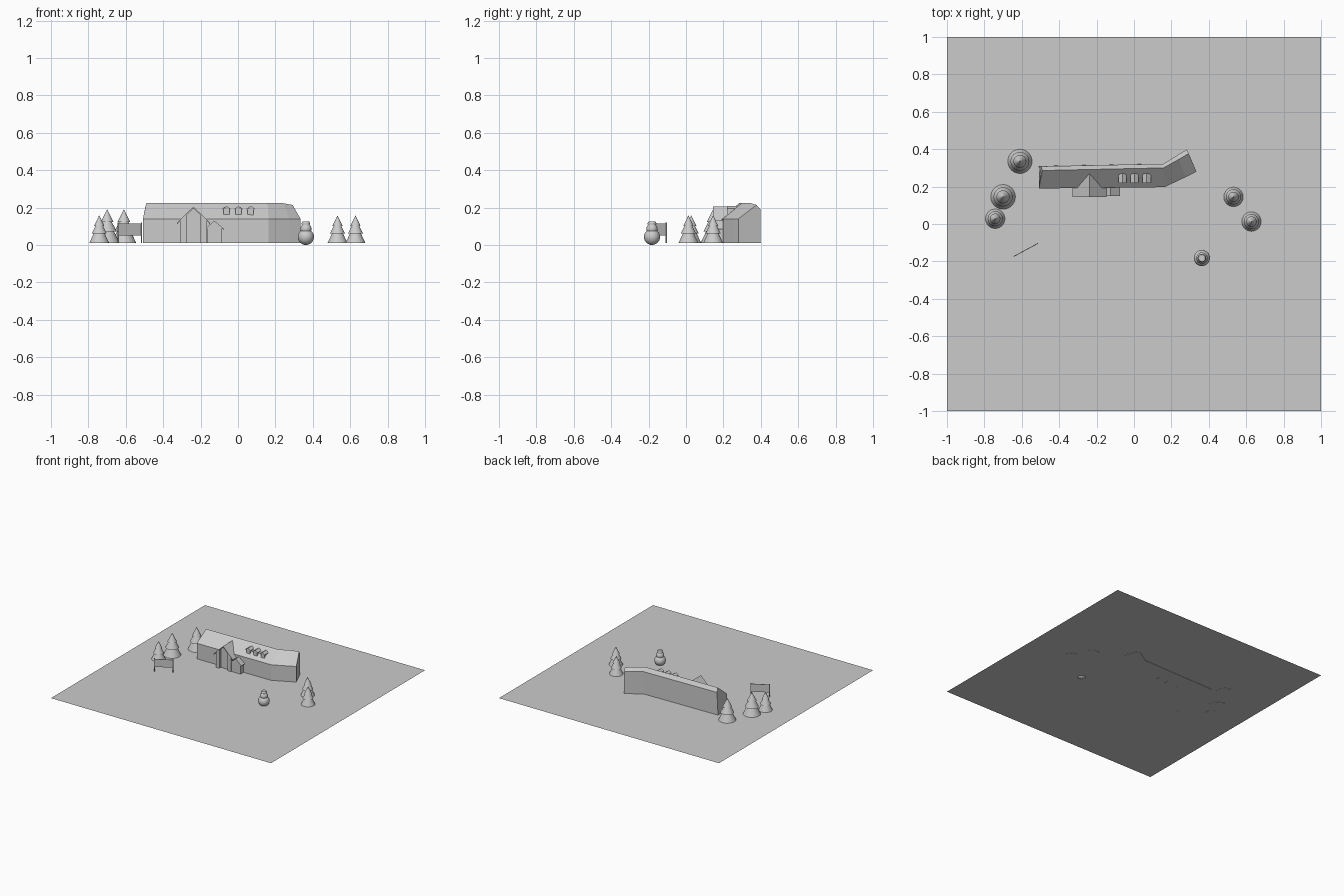
import bpy, bmesh, math
from mathutils import Vector

if "Cube" in bpy.data.objects:
    bpy.data.objects.remove(bpy.data.objects["Cube"])

G = 0.012   # ground level
B = 0.010   # base of parts, just under the ground surface


def make(name, verts, faces):
    me = bpy.data.meshes.new(name)
    me.from_pydata(verts, [], faces)
    bm = bmesh.new()
    bm.from_mesh(me)
    bmesh.ops.recalc_face_normals(bm, faces=bm.faces)
    bm.to_mesh(me)
    bm.free()
    ob = bpy.data.objects.new(name, me)
    bpy.context.collection.objects.link(ob)
    return ob


def loft(name, sections):
    """Skin equal-sized cross-sections and cap both ends."""
    n = len(sections[0])
    verts = [p for s in sections for p in s]
    faces = [tuple(range(n)), tuple(range(len(verts) - n, len(verts)))]
    for k in range(len(sections) - 1):
        for i in range(n):
            a, b = k * n + i, k * n + (i + 1) % n
            faces.append((a, b, b + n, a + n))
    return make(name, verts, faces)


def prism(name, profile, y0, y1):
    """Extrude an (x, z) profile along y."""
    return loft(name, [[(x, y, z) for x, z in profile] for y in (y0, y1)])


def box(name, x0, x1, y0, y1, z0, z1):
    return prism(name, [(x0, z0), (x1, z0), (x1, z1), (x0, z1)], y0, y1)


def lathe(name, profile, loc, steps=24):
    rings = []
    for r, z in profile:
        rings.append([(loc[0] + r * math.cos(2 * math.pi * i / steps),
                       loc[1] + r * math.sin(2 * math.pi * i / steps), z)
                      for i in range(steps)])
    return loft(name, rings)


# Ground sheet
make("ground", [(-1, -1, G), (1, -1, G), (1, 1, G), (-1, 1, G)], [(0, 1, 2, 3)])


# Long house: front eave, ridge and back eave at each station, with a bent wing
def section(front, ridge, back_base, back_top):
    return [(*front, B), (*front, 0.14), ridge, back_top, (*back_base, B)]


loft("house", [
    section((-0.508, 0.19), (-0.49, 0.286, 0.225), (-0.508, 0.31), (-0.497, 0.308, 0.195)),
    section((0.163, 0.197), (0.158, 0.30, 0.225), (0.158, 0.322), (0.158, 0.322, 0.195)),
    section((0.275, 0.25), (0.24, 0.346, 0.223), (0.235, 0.37), (0.235, 0.37, 0.195)),
    section((0.334, 0.28), (0.292, 0.377, 0.214), (0.283, 0.398), (0.283, 0.398, 0.19)),
])

# Entrance porch: side piers, recessed door wall and steep gable roof
cx = -0.238
for side, s in (("left", -1), ("right", 1)):
    xs = sorted((cx + s * 0.037, cx + s * 0.069))
    top = [0.165, 0.135] if s > 0 else [0.135, 0.165]
    prism("porch_pier_" + side,
          [(xs[0], B), (xs[1], B), (xs[1], top[1]), (xs[0], top[0])], 0.15, 0.23)
    prism("porch_roof_" + side,
          [(cx, 0.205), (cx + s * 0.09, 0.117), (cx + s * 0.086, 0.112), (cx, 0.196)],
          0.145, 0.27)
prism("porch_door_wall",
      [(cx - 0.04, B), (cx + 0.04, B), (cx + 0.04, 0.16), (cx, 0.198), (cx - 0.04, 0.16)],
      0.17, 0.25)

# Small vestibule next to the porch
vx = -0.126
prism("vestibule", [(vx - 0.041, B), (vx + 0.041, B), (vx + 0.041, 0.088),
                    (vx, 0.125), (vx - 0.041, 0.088)], 0.155, 0.20)
for s in (-1, 1):
    prism("vestibule_roof", [(vx, 0.13), (vx + s * 0.051, 0.086),
                             (vx + s * 0.049, 0.081), (vx, 0.124)], 0.149, 0.20)

# Three dormers on the front roof slope
for i in range(3):
    x = -0.062 + i * 0.065
    prism("dormer", [(x - 0.016, 0.155), (x + 0.016, 0.155), (x + 0.016, 0.192),
                     (x, 0.203), (x - 0.016, 0.192)], 0.222, 0.265)
    for s in (-1, 1):
        prism("dormer_roof", [(x, 0.208), (x + s * 0.022, 0.194),
                              (x + s * 0.022, 0.189), (x, 0.203)], 0.218, 0.27)

# Trees: three stacked cone tiers
for x, y, r, h in ((-0.61, 0.335, 0.066, 0.18), (-0.70, 0.145, 0.067, 0.18),
                   (-0.742, 0.028, 0.053, 0.147), (0.532, 0.145, 0.053, 0.147),
                   (0.628, 0.013, 0.053, 0.147)):
    lathe("tree", [(r, B), (r * 0.53, B + h * 0.37), (r * 0.76, B + h * 0.35),
                   (r * 0.36, B + h * 0.64), (r * 0.52, B + h * 0.62),
                   (0.0008, B + h)], (x, y))

# Snow figure: three stacked balls and a flat cap
for name, r, z in (("snow_base", 0.043, 0.043), ("snow_body", 0.03, 0.085),
                   ("snow_head", 0.021, 0.104)):
    bpy.ops.mesh.primitive_uv_sphere_add(segments=24, ring_count=14, radius=r,
                                         location=(0.363, -0.182, z))
    bpy.context.object.name = name
    bpy.ops.object.shade_smooth()
lathe("snow_cap", [(0.023, 0.11), (0.023, 0.117), (0.018, 0.125)], (0.363, -0.182))

# Sign board on two posts
a, b = Vector((-0.64, -0.172, 0)), Vector((-0.516, -0.105, 0))
d = (b - a).normalized()
n = Vector((-d.y, d.x, 0)) * 0.002
for p in (a, b):
    lathe("sign_post", [(0.0035, B), (0.0035, 0.119)], p, 8)
loft("sign_board", [[(*(p + q).xy, z) for q, z in
                     ((n, 0.05), (-n, 0.05), (-n, 0.114), (n, 0.114))]
                    for p in (a, b)])
